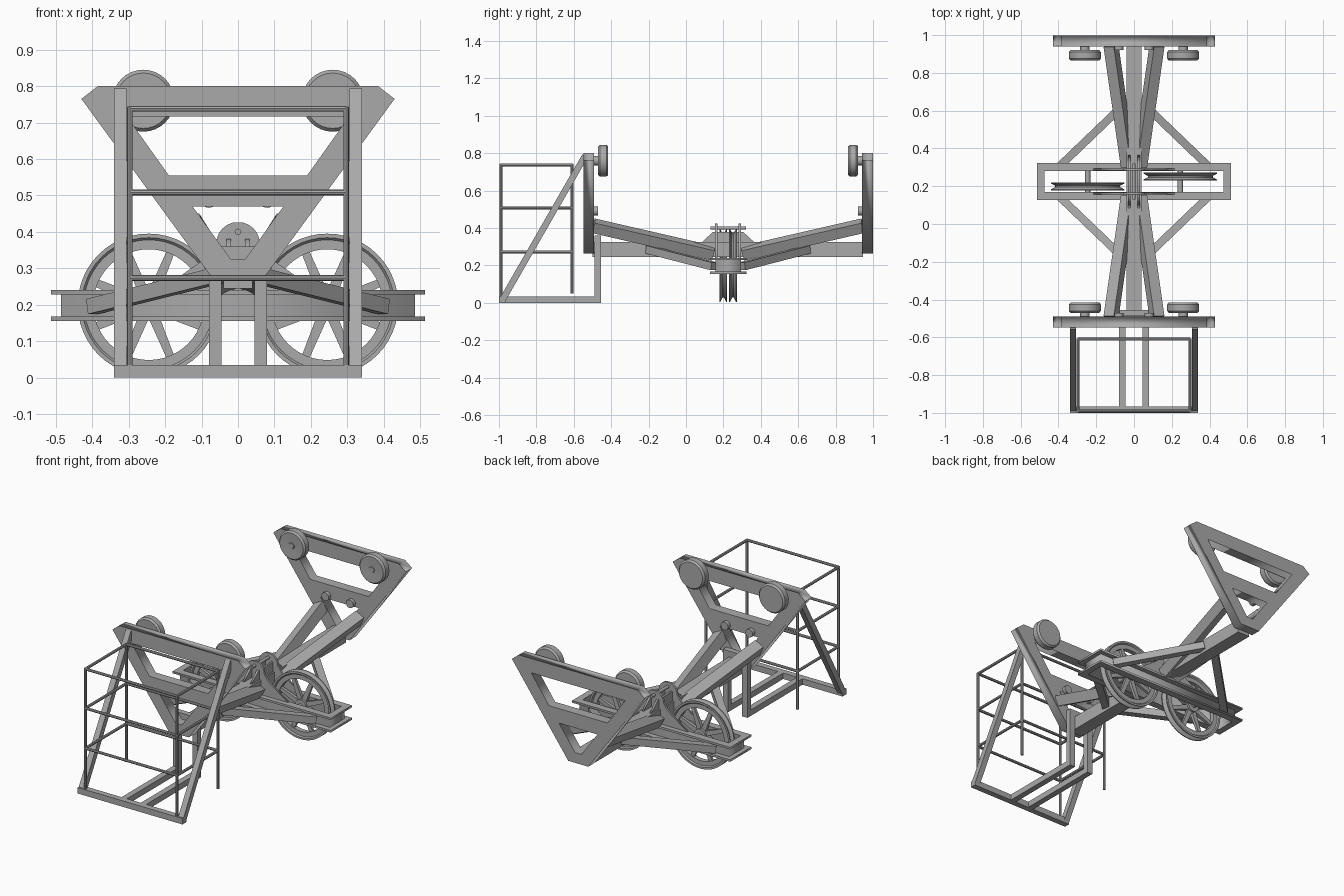
import bpy, bmesh, math
from mathutils import Vector, Matrix

if "Cube" in bpy.data.objects:
    bpy.data.objects.remove(bpy.data.objects["Cube"])

steel = bpy.data.materials.new("steel grey")
steel.use_nodes = True
GREY = (0.4, 0.4, 0.4, 1)
steel.diffuse_color = GREY
steel.node_tree.nodes["Principled BSDF"].inputs["Base Color"].default_value = GREY

MID = 0.225            # centre of the long truss along y
SIDES = (("left", 1), ("right", -1))


def add(name, bm, smooth=False):
    bmesh.ops.remove_doubles(bm, verts=bm.verts, dist=1e-5)
    bmesh.ops.recalc_face_normals(bm, faces=bm.faces)
    mesh = bpy.data.meshes.new(name)
    bm.to_mesh(mesh)
    bm.free()
    mesh.materials.append(steel)
    ob = bpy.data.objects.new(name, mesh)
    bpy.context.collection.objects.link(ob)
    if smooth:
        bpy.ops.object.select_all(action='DESELECT')
        ob.select_set(True)
        bpy.context.view_layer.objects.active = ob
        bpy.ops.object.shade_smooth_by_angle(angle=math.radians(35))
    return ob


def axes(a, b, roll=0):
    """Matrix whose z axis runs from a to b, y axis as upright as possible."""
    z = (b - a).normalized()
    ref = Vector((0, 0, 1)) if abs(z.z) < 0.99 else Vector((0, 1, 0))
    x = ref.cross(z).normalized()
    m = Matrix((x, z.cross(x), z)).transposed().to_4x4()
    return Matrix.Translation((a + b) / 2) @ m @ Matrix.Rotation(roll, 4, 'Z')


def beam(name, a, b, w, h, roll=0):
    a, b = Vector(a), Vector(b)
    bm = bmesh.new()
    bmesh.ops.create_cube(bm, size=1, matrix=axes(a, b, roll) @ Matrix.Diagonal((w, h, (b - a).length, 1)))
    return add(name, bm)


def box(name, x0, x1, y0, y1, z0, z1):
    zc = (z0 + z1) / 2
    xc = (x0 + x1) / 2
    return beam(name, (xc, y0, zc), (xc, y1, zc), abs(x1 - x0), z1 - z0)


def rod(name, a, b, r, n=8):
    a, b = Vector(a), Vector(b)
    bm = bmesh.new()
    bmesh.ops.create_cone(bm, cap_ends=True, segments=n, radius1=r, radius2=r,
                          depth=(b - a).length, matrix=axes(a, b))
    return add(name, bm, True)


def plate(name, loops, matrix, thick):
    """Flat outline, with holes, extruded to a thickness."""
    cu = bpy.data.curves.new(name, 'CURVE')
    cu.dimensions, cu.fill_mode, cu.extrude = '2D', 'BOTH', thick / 2
    for pts in loops:
        sp = cu.splines.new('POLY')
        sp.points.add(len(pts) - 1)
        for p, (u, v) in zip(sp.points, pts):
            p.co = (u, v, 0, 1)
        sp.use_cyclic_u = True
    tmp = bpy.data.objects.new(name + "_outline", cu)
    bm = bmesh.new()
    bm.from_mesh(tmp.to_mesh())
    tmp.to_mesh_clear()
    bpy.data.objects.remove(tmp)
    bpy.data.curves.remove(cu)
    bm.transform(matrix)
    return add(name, bm)


def facing_front(y):
    return Matrix.Translation((0, y, 0)) @ Matrix.Rotation(math.pi / 2, 4, 'X')


def mirrored(half):
    return half + [(-u, v) for u, v in reversed(half)]


def lathe(bm, profile, centre, n, closed):
    """Spin (radius, offset) points about the y axis."""
    vs = [bm.verts.new(Vector((r, t, 0)) + centre) for r, t in profile]
    es = [bm.edges.new(p) for p in zip(vs, vs[1:])]
    if closed:
        es.append(bm.edges.new((vs[-1], vs[0])))
    bmesh.ops.spin(bm, geom=vs + es, cent=centre, axis=(0, 1, 0), angle=math.tau, steps=n)


# Triangular end frames with open tube ends, rollers and pads
outline = mirrored([(0.065, 0.265), (0.43, 0.765), (0.385, 0.80)])
upper = mirrored([(0.19, 0.555), (0.305, 0.717)])
lower = mirrored([(0.02, 0.325), (0.125, 0.47)])
for end, s in (("front", -1), ("back", 1)):
    def Y(d):
        return MID + s * d

    frame = plate(end + "_triangle_frame", [outline, upper, lower], facing_front(Y(0.745)), 0.058)
    bm = bmesh.new()
    bm.from_mesh(frame.data)
    ends = [f for f in bm.faces if f.normal.z > 0.3 and abs(f.normal.x) > 0.3
            and f.calc_center_median().z > 0.77]
    bmesh.ops.inset_individual(bm, faces=ends, thickness=0.008, depth=-0.03)
    bm.to_mesh(frame.data)
    bm.free()

    for side, m in SIDES:
        tag = f"{end}_{side}_"
        bm = bmesh.new()
        lathe(bm, [(0, -0.028), (0.016, -0.028), (0.018, -0.024), (0.076, -0.027), (0.085, -0.017),
                   (0.085, 0.017), (0.076, 0.027), (0, 0.027)], Vector((m * 0.26, Y(0.668), 0.76)), 32, False)
        add(tag + "roller", bm, True)
        rod(tag + "roller_axle", (m * 0.26, Y(0.66), 0.76), (m * 0.26, Y(0.72), 0.76), 0.025, 16)
        rod(tag + "pad", (m * 0.08, Y(0.695), 0.49), (m * 0.08, Y(0.72), 0.49), 0.024, 16)
        # Sloping arms and diagonal braces
        beam(tag + "arm", (m * 0.122, Y(0.72), 0.412), (m * 0.03, Y(0.08), 0.265), 0.06, 0.06, -s * m * 0.45)
        beam(tag + "brace", (m * 0.035, Y(0.425), 0.285), (m * 0.40, Y(0.075), 0.195), 0.042, 0.042)

# Central spine
box("spine_beam", -0.04, 0.04, -0.5, 0.945, 0.245, 0.325)


# Channel-section ring around the wheels
def rect(x, y):
    return [(-x, -y), (x, -y), (x, y), (-x, y)]


for name, z, inner, thick in (("bottom_flange", 0.161, (0.474, 0.056), 0.012),
                              ("web", 0.198, (0.474, 0.056), 0.07),
                              ("top_flange", 0.234, (0.474, 0.056), 0.012)):
    outer = (0.486, 0.068) if name == "web" else (0.513, 0.098)
    plate("wheel_frame_" + name, [rect(*outer), rect(*inner)], Matrix.Translation((0, MID, z)), thick)

# Grooved spoked wheels
for side, m in SIDES:
    c = Vector((m * 0.245, MID + m * 0.026, 0.2))
    bm = bmesh.new()
    lathe(bm, [(0.152, -0.014), (0.178, -0.014), (0.184, -0.021), (0.195, -0.021), (0.195, -0.016), (0.172, -0.004),
               (0.172, 0.004), (0.195, 0.016), (0.195, 0.021), (0.184, 0.021), (0.178, 0.014), (0.152, 0.014)],
          c, 48, True)
    lathe(bm, [(0, -0.022), (0.036, -0.022), (0.036, 0.022), (0, 0.022)], c, 24, False)
    add(side + "_wheel_rim_and_hub", bm, True)
    bm = bmesh.new()
    for k in range(8):
        ang = (k + 0.5) * math.tau / 8
        d = Vector((math.cos(ang), 0, math.sin(ang)))
        geo = bmesh.ops.create_cone(bm, cap_ends=True, segments=4, radius1=0.021, radius2=0.015, depth=0.14,
                                    matrix=axes(c + d * 0.025, c + d * 0.165) @ Matrix.Rotation(math.pi / 4, 4, 'Z'))
        bmesh.ops.scale(bm, vec=(1, 0.7, 1), space=Matrix.Translation(-c), verts=geo["verts"])
    add(side + "_wheel_spokes", bm)
    rod(side + "_wheel_axle", (c.x, MID - 0.06, c.z), (c.x, MID + 0.06, c.z), 0.014, 16)

# Round-topped brackets with a pin, and side lugs
arc = [(0.06 * math.cos(a), 0.367 + 0.06 * math.sin(a)) for a in (math.radians(d) for d in range(0, 90, 15))]
bracket = mirrored([(0.215, 0.24), (0.085, 0.33)] + arc)
for name, y in (("front_bracket", 0.162), ("back_bracket", 0.288)):
    plate(name, [bracket], facing_front(y), 0.012)
rod("bracket_pin", (0, 0.13, 0.4), (0, 0.32, 0.4), 0.009, 12)
lug = [(0.08, 0.32), (0.37, 0.32), (0.305, 0.38), (0.145, 0.38)]
turn = Matrix(((0, 0, 1, 0), (1, 0, 0, 0), (0, 1, 0, 0), (0, 0, 0, 1)))
for side, m in SIDES:
    plate(side + "_lug", [lug], Matrix.Translation((m * 0.025, 0, 0)) @ turn, 0.012)

# Work platform: floor, hangers and sloping struts
box("platform_front_bar", -0.34, 0.34, -1, -0.965, 0, 0.035)
box("hanger_crossbar", -0.08, 0.08, -0.488, -0.455, 0.325, 0.36)
for side, m in SIDES:
    box(side + "_floor_bar", m * 0.045, m * 0.08, -0.97, -0.455, 0, 0.035)
    box(side + "_hanger", m * 0.045, m * 0.08, -0.488, -0.455, 0.03, 0.36)
    beam(side + "_strut", (m * 0.323, -0.985, 0.01), (m * 0.323, -0.54, 0.785), 0.034, 0.034)

# Guard rails
RX, YF, YB, R = 0.297, -0.99, -0.61, 0.008
for side, m in SIDES:
    rod(side + "_front_post", (m * RX, YF, 0.02), (m * RX, YF, 0.742), R)
    rod(side + "_back_post", (m * RX, YB, 0.05), (m * RX, YB, 0.742), R)
for level, z in (("low", 0.273), ("middle", 0.508), ("top", 0.738)):
    for side, m in SIDES:
        rod(f"{side}_{level}_rail", (m * RX, YF, z), (m * RX, YB, z), R)
    for end, y in (("front", YF), ("back", YB)):
        rod(f"{end}_{level}_rail", (-RX, y, z), (RX, y, z), R)
